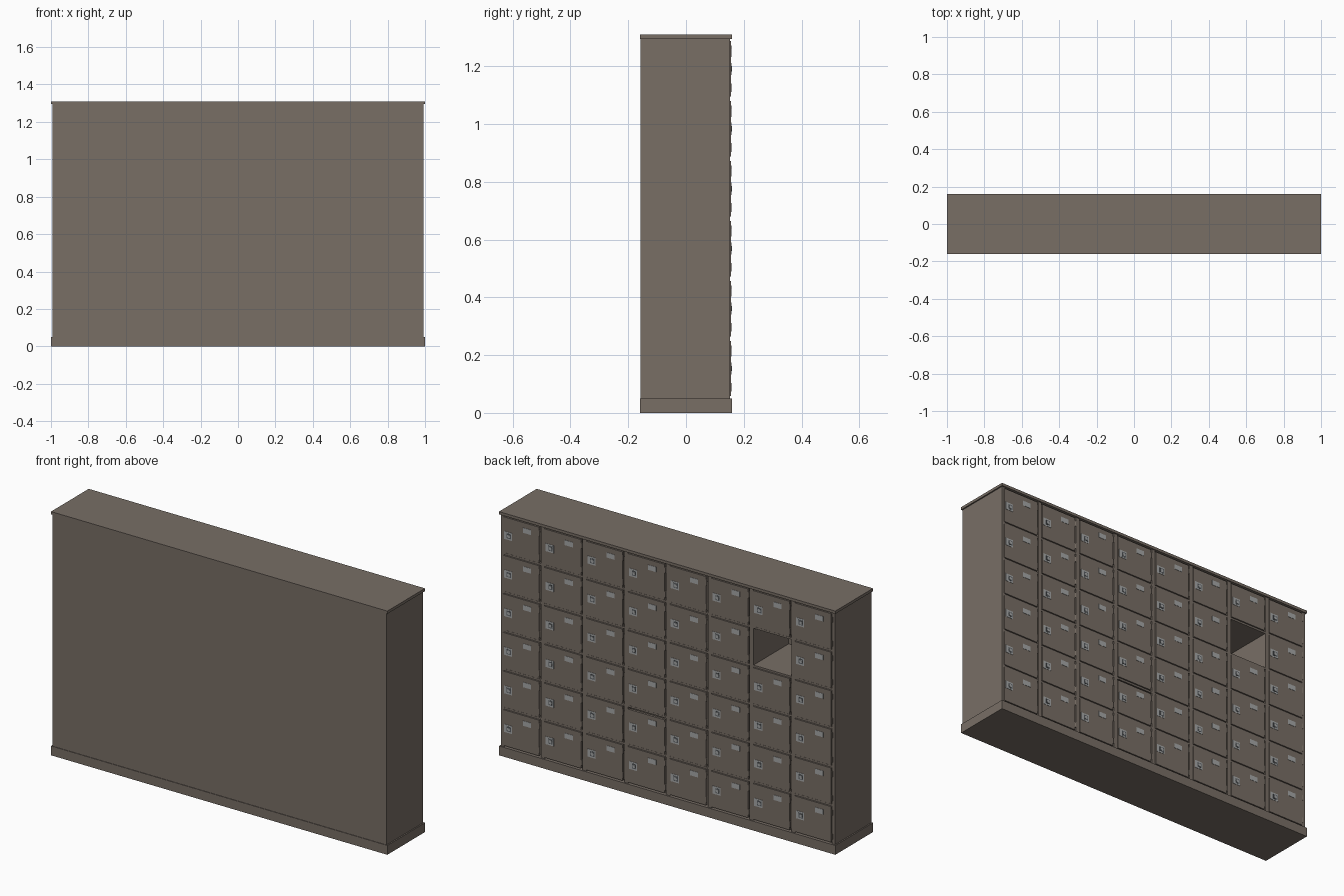
import bpy, bmesh, math
from mathutils import Matrix

if "Cube" in bpy.data.objects:
    bpy.data.objects.remove(bpy.data.objects["Cube"])

def mat(name, rgb):
    m = bpy.data.materials.new(name)
    m.diffuse_color = (*rgb, 1)
    m.use_nodes = True
    m.node_tree.nodes["Principled BSDF"].inputs["Base Color"].default_value = m.diffuse_color
    return m

BROWN = mat("taupe paint", (0.188, 0.157, 0.131))
STEEL = mat("light steel", (0.38, 0.39, 0.39))
DARK = mat("dark steel", (0.10, 0.11, 0.12))

def box(bm, x0, x1, y0, y1, z0, z1):
    m = Matrix.Translation(((x0 + x1) / 2, (y0 + y1) / 2, (z0 + z1) / 2))
    bmesh.ops.create_cube(bm, size=1, matrix=m @ Matrix.Diagonal((x1 - x0, y1 - y0, z1 - z0, 1)))

def plate(bm, x, z, w, h, y0, y1):
    box(bm, x - w / 2, x + w / 2, y0, y1, z - h / 2, z + h / 2)

def rod(bm, x, y, z, r, h, axis, n=12):
    rot = Matrix.Rotation(math.pi / 2, 4, 'X') if axis == 'Y' else Matrix()
    bmesh.ops.create_cone(bm, cap_ends=True, segments=n, radius1=r, radius2=r, depth=h,
                          matrix=Matrix.Translation((x, y, z)) @ rot)

def finish(bm, name, m):
    me = bpy.data.meshes.new(name)
    bm.to_mesh(me)
    bm.free()
    me.materials.append(m)
    ob = bpy.data.objects.new(name, me)
    bpy.context.collection.objects.link(ob)

COLS, ROWS = 8, 6
BX, BACK, FACE = 0.993, -0.157, 0.153
Z0, Z1 = 0.05, 1.295
PX, PZ = 2 * BX / COLS, (Z1 - Z0) / ROWS
POST, SHELF = 0.022, 0.01

# plinth and top cap
bm = bmesh.new()
box(bm, -1, 1, -0.16, 0.16, 0, Z0)
finish(bm, "plinth", BROWN)
bm = bmesh.new()
box(bm, -1, 1, -0.16, 0.16, Z1, 1.31)
finish(bm, "top_cap", BROWN)

# carcass: rear panel, sides, dividers and shelves
bm = bmesh.new()
box(bm, -BX, BX, BACK, BACK + 0.01, Z0, Z1)
for s in (-1, 1):
    xs = sorted((s * BX, s * (BX - 0.018)))
    box(bm, *xs, BACK, FACE, Z0, Z1)
for i in range(1, COLS):
    x = -BX + i * PX
    box(bm, x - POST / 2, x + POST / 2, BACK + 0.005, FACE, Z0, Z1)
finish(bm, "carcass", BROWN)
bm = bmesh.new()
for j in range(1, ROWS):
    z = Z0 + j * PZ
    box(bm, -BX + 0.01, BX - 0.01, BACK + 0.005, FACE - 0.001, z - SHELF / 2, z + SHELF / 2)
finish(bm, "shelves", BROWN)

# doors with hinges, locks and label plates; one compartment has no door
doors, hinges, locks, knobs, labels = (bmesh.new() for _ in range(5))
for i in range(COLS):
    for j in range(ROWS):
        if (i, j) == (1, 4):
            continue
        xc, zc = -BX + (i + 0.5) * PX, Z0 + (j + 0.5) * PZ
        xl, xr = xc - PX / 2 + 0.020, xc + PX / 2 - 0.0125
        top = zc + (0.090 if (i, j) == (4, 1) else 0.096)
        box(doors, xl, xr, 0.143, 0.156, zc - 0.096, top)
        for dz in (-0.065, 0.065):
            rod(hinges, xl - 0.003, 0.153, zc + dz, 0.004, 0.03, 'Z', 8)
        lx = xr - 0.031
        plate(locks, lx, zc, 0.048, 0.042, 0.155, 0.1575)
        plate(knobs, lx - 0.006, zc, 0.026, 0.026, 0.157, 0.1582)
        rod(locks, lx - 0.006, 0.1585, zc, 0.009, 0.003, 'Y')
        plate(labels, xr - 0.145, zc + 0.055, 0.048, 0.027, 0.155, 0.1575)
finish(doors, "doors", BROWN)
finish(hinges, "hinges", BROWN)
finish(locks, "lock_plates", STEEL)
finish(knobs, "lock_recesses", DARK)
finish(labels, "label_plates", STEEL)
